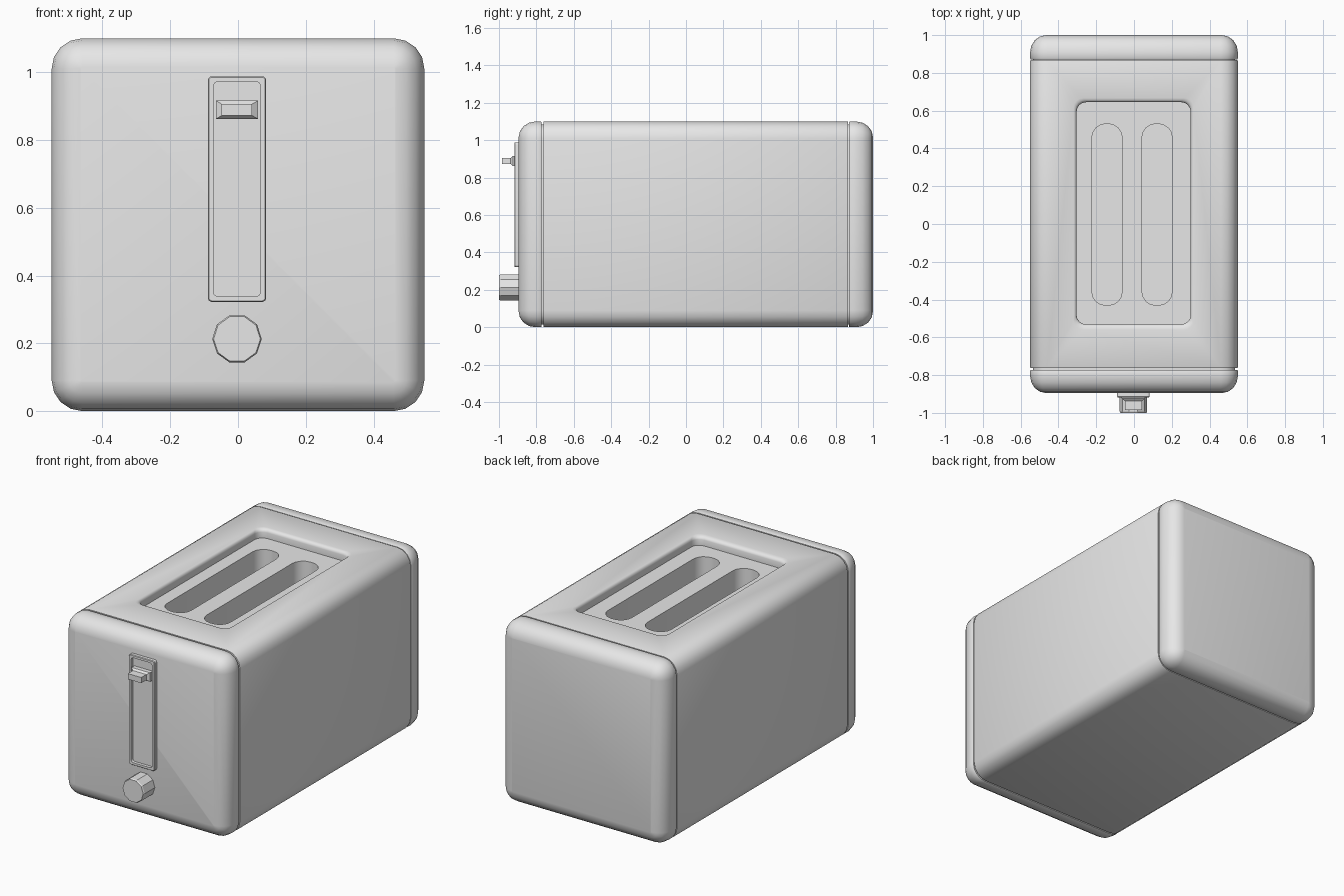
import bpy
import bmesh
from math import sin, cos, pi, radians

if "Cube" in bpy.data.objects:
    bpy.data.objects.remove(bpy.data.objects["Cube"], do_unlink=True)

grey = bpy.data.materials.new("plain grey")
grey.use_nodes = True
GREY = (0.8, 0.8, 0.8, 1)
grey.diffuse_color = GREY
grey.node_tree.nodes["Principled BSDF"].inputs["Base Color"].default_value = GREY


def rounded(cu, cv, hu, hv, r, segs=4):
    """Outline of a rounded rectangle."""
    pts = []
    for k, (su, sv) in enumerate([(1, 1), (-1, 1), (-1, -1), (1, -1)]):
        for i in range(segs + 1):
            a = (k + i / segs) * pi / 2
            pts.append((cu + su * (hu - r) + r * cos(a), cv + sv * (hv - r) + r * sin(a)))
    return pts


def polygon(cu, cv, r, sides):
    return [(cu + r * cos(2 * pi * i / sides), cv + r * sin(2 * pi * i / sides))
            for i in range(sides)]


def loft(name, rings, axis="y"):
    """Skin a list of (outline, position along the axis) and close both ends."""
    bm = bmesh.new()
    loops = []
    for outline, t in rings:
        loops.append([bm.verts.new((u, t, v) if axis == "y" else (u, v, t))
                      for u, v in outline])
    n = len(loops[0])
    for a, b in zip(loops, loops[1:]):
        for i in range(n):
            j = (i + 1) % n
            bm.faces.new((a[i], a[j], b[j], b[i]))
    bm.faces.new(loops[0])
    bm.faces.new(loops[-1])
    bmesh.ops.recalc_face_normals(bm, faces=bm.faces)
    mesh = bpy.data.meshes.new(name)
    bm.to_mesh(mesh)
    bm.free()
    mesh.materials.append(grey)
    obj = bpy.data.objects.new(name, mesh)
    bpy.context.collection.objects.link(obj)
    return obj


def activate(obj):
    bpy.ops.object.select_all(action="DESELECT")
    obj.select_set(True)
    bpy.context.view_layer.objects.active = obj


def smooth(obj, angle=35):
    activate(obj)
    bpy.ops.object.shade_smooth_by_angle(angle=radians(angle))


def cut(obj, cutter):
    activate(obj)
    mod = obj.modifiers.new("cut", "BOOLEAN")
    mod.operation = "DIFFERENCE"
    mod.solver = "EXACT"
    mod.object = cutter
    bpy.ops.object.modifier_apply(modifier=mod.name)
    bpy.data.objects.remove(cutter, do_unlink=True)


HALF, RADIUS = 0.55, 0.09


def section(inset=0.0):
    return rounded(0, HALF, HALF - inset, HALF - inset, RADIUS - inset)


# Main casing, with narrow necks that form the seam grooves
casing = loft("casing", [
    (section(0.015), -0.78), (section(0.015), -0.763),
    (section(0.002), -0.763), (section(), -0.758),
    (section(), 0.862), (section(0.002), 0.867),
    (section(0.015), 0.867), (section(0.015), 0.88)])

# Sunken tray in the top with a softened rim
rim = [(0, 1.12)]
rim += [(0.016 * sin(a), 1.10 - 0.02 * (1 - cos(a))) for a in (0, pi / 6, pi / 3, pi / 2)]
rim.append((0.016, 1.045))
cut(casing, loft("tray_cutter", [
    (rounded(-0.002, 0.0535 + 0.2 * d, 0.318 - d, 0.6135 - 1.6 * d, 0.05), z)
    for d, z in rim], "z"))

# Two bread slots
for x in (-0.143, 0.122):
    outline = rounded(x, 0.05, 0.08, 0.48, 0.072)
    cut(casing, loft("slot_cutter", [(outline, 0.25), (outline, 1.2)], "z"))
smooth(casing)

# Rounded end caps
for name, seam, end in (("front_cap", -0.772, -0.895), ("rear_cap", 0.872, 1.0)):
    side = 1 if end > seam else -1
    rings = [(section(0.003), seam), (section(), seam + side * 0.005)]
    for i in range(5):
        a = i / 4 * pi / 2
        rings.append((section(0.085 * (1 - cos(a))), end - side * 0.09 * (1 - sin(a))))
    smooth(loft(name, rings))

# Lever track: raised frame around a shallow channel
smooth(loft("lever_track", [
    (rounded(-0.003, 0.655, 0.086, 0.333, 0.012), -0.885),
    (rounded(-0.003, 0.655, 0.086, 0.333, 0.012), -0.914),
    (rounded(-0.003, 0.655, 0.083, 0.330, 0.010), -0.918),
    (rounded(-0.003, 0.655, 0.070, 0.317, 0.015), -0.918),
    (rounded(-0.003, 0.655, 0.070, 0.317, 0.015), -0.899)]))


# Lever: flared base and thin finger tab
def box(hu, hv):
    return [(-0.003 + u * hu, 0.889 + v * hv)
            for u, v in ((1, 1), (-1, 1), (-1, -1), (1, -1))]


loft("lever", [(box(0.062, 0.027), -0.89), (box(0.062, 0.027), -0.925),
               (box(0.045, 0.017), -0.937), (box(0.045, 0.017), -0.985)])

# Ten-sided browning knob with a chamfered face
knob = [polygon(-0.003, 0.213, r, 10) for r in (0.073, 0.069)]
loft("knob", [(knob[0], -0.885), (knob[0], -0.992), (knob[1], -1.0)])
